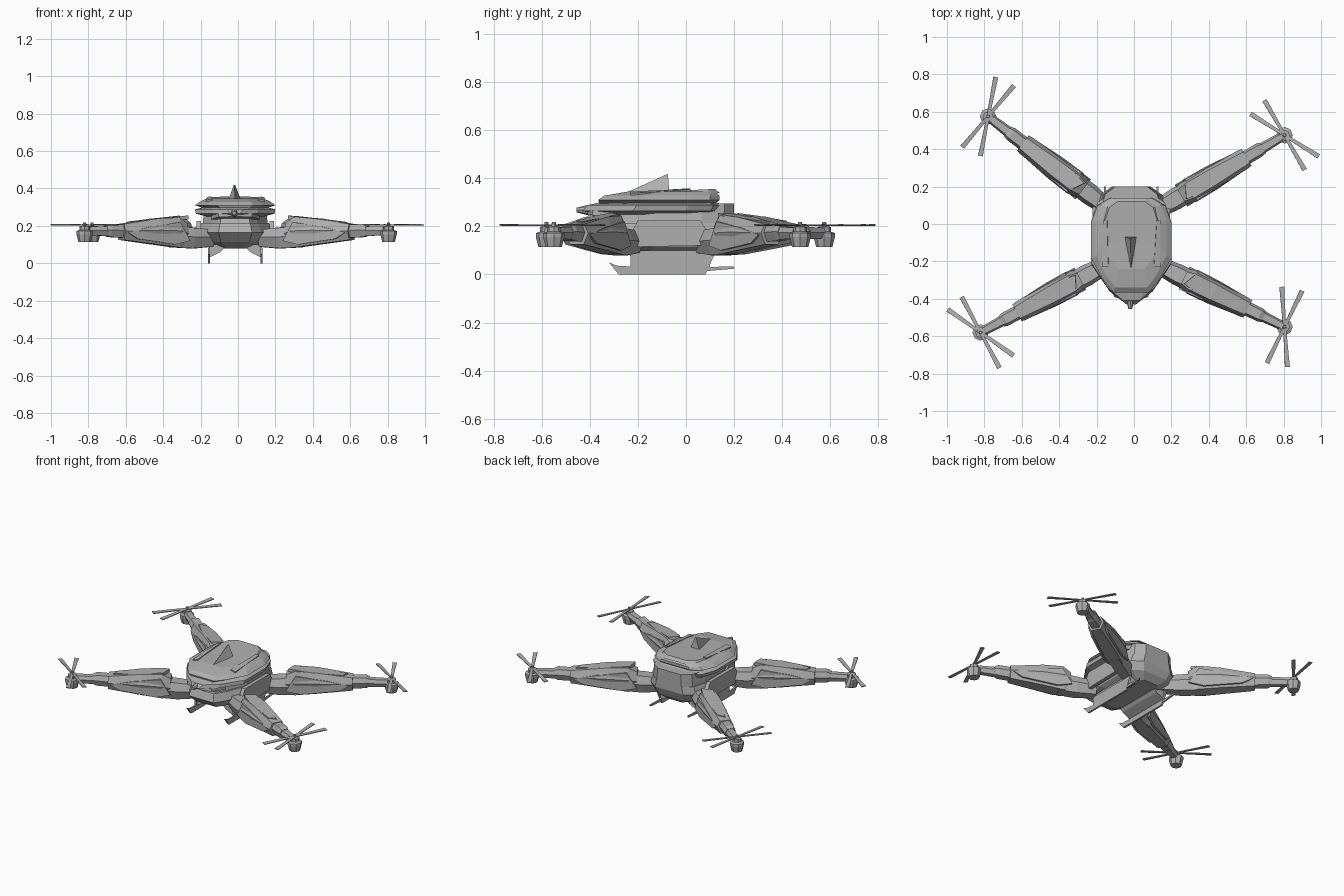
import bpy, bmesh, math
from mathutils import Matrix, Vector

cube = bpy.data.objects.get("Cube")
if cube:
    bpy.data.objects.remove(cube, do_unlink=True)

grey = bpy.data.materials.new("light grey")
grey.use_nodes = True
grey.diffuse_color = (0.43, 0.43, 0.43, 1)
grey.node_tree.nodes["Principled BSDF"].inputs["Base Color"].default_value = (0.43, 0.43, 0.43, 1)

CX = -0.015  # hull centre line


def loft(name, rings, matrix=Matrix()):
    """Skin a stack of equal-sized point rings and cap both ends."""
    bm = bmesh.new()
    rows = [[bm.verts.new(matrix @ Vector(p)) for p in ring] for ring in rings]
    n = len(rows[0])
    for low, high in zip(rows, rows[1:]):
        for i in range(n):
            j = (i + 1) % n
            bm.faces.new((low[i], low[j], high[j], high[i]))
    bm.faces.new(rows[0][::-1])
    bm.faces.new(rows[-1])
    bmesh.ops.recalc_face_normals(bm, faces=bm.faces)
    mesh = bpy.data.meshes.new(name)
    bm.to_mesh(mesh)
    bm.free()
    mesh.materials.append(grey)
    obj = bpy.data.objects.new(name, mesh)
    bpy.context.collection.objects.link(obj)
    return obj


def hull_ring(z, hx, front, back, nose=0.45, tilt=0):
    """Twelve-sided plan outline; nose is the front width, tilt raises the rear."""
    length = back - front
    half = [(nose, 0), (nose * 0.4 + 0.5, 0.12), (1, 0.36), (1, 0.74), (0.84, 0.92), (0.52, 1)]
    pts = [(a * hx, front + b * length) for a, b in half]
    pts += [(-x, y) for x, y in reversed(pts)]
    return [(CX + x, y, z + tilt * (y - front)) for x, y in pts]


def hull(name, rows):
    return loft(name, [hull_ring(*r) for r in rows])


def slab(name, outline, thickness, matrix=Matrix()):
    """Flat plate: outline in local xy, extruded evenly along local z."""
    h = thickness / 2
    return loft(name, [[(x, y, z) for x, y in outline] for z in (-h, h)], matrix)


def box_ring(s, hw, lo, hi):
    """Chamfered arm cross-section at distance s."""
    mid = lo + (hi - lo) * 0.55
    return [(s, -hw * 0.6, lo), (s, hw * 0.6, lo), (s, hw, mid),
            (s, hw * 0.65, hi), (s, -hw * 0.65, hi), (s, -hw, mid)]


def disc(r, z, n=8):
    return [(r * math.cos(i * math.tau / n), r * math.sin(i * math.tau / n), z) for i in range(n)]


# Stacked hull: belly, waist, collar plate, canopy and sloping roof
hull("belly_hull", [(0.078, 0.1, -0.23, 0.14), (0.115, 0.17, -0.32, 0.18),
                    (0.165, 0.2, -0.37, 0.2), (0.215, 0.18, -0.35, 0.2)])
hull("waist", [(0.2, 0.175, -0.33, 0.2), (0.295, 0.165, -0.3, 0.2)])
hull("collar_plate", [(0.25, 0.15, -0.36, 0.12, 0.2), (0.265, 0.21, -0.43, 0.15, 0.12),
                      (0.288, 0.215, -0.41, 0.16, 0.2), (0.302, 0.16, -0.35, 0.12)])
hull("canopy", [(0.295, 0.17, -0.36, 0.12), (0.31, 0.215, -0.365, 0.14),
                (0.328, 0.19, -0.34, 0.14), (0.345, 0.155, -0.24, 0.12)])
hull("canopy_roof", [(0.312, 0.155, -0.32, 0.14, 0.5, 0.06), (0.336, 0.14, -0.28, 0.12, 0.5, 0.05)])

# Dorsal fin, nose sensor and chin
upright = Matrix(((0, 0, 1, CX), (1, 0, 0, 0), (0, 1, 0, 0), (0, 0, 0, 1)))
loft("dorsal_fin", [[(CX - 0.035, -0.07, 0.34), (CX + 0.03, -0.07, 0.34), (CX, -0.26, 0.335)],
                    [(CX - 0.008, -0.075, 0.418), (CX, -0.075, 0.418), (CX - 0.004, -0.09, 0.412)]])
loft("nose_sensor", [disc(0.028, 0), disc(0.022, 0.06), disc(0.01, 0.11)],
     Matrix.Translation((CX - 0.005, -0.345, 0.268)) @ Matrix.Rotation(math.pi / 2, 4, 'X'))
slab("chin_plate", [(-0.13, 0), (0.13, 0), (0.09, -0.1), (0.02, -0.12), (-0.02, -0.12), (-0.09, -0.1)],
     0.02, Matrix.Translation((CX, -0.29, 0.245)) @ Matrix.Rotation(-0.12, 4, 'X'))

for side, label in ((1, "left"), (-1, "right")):
    # Canopy trim plate and side armour
    slab(label + "_canopy_trim", [(-0.018, -0.13), (0.018, -0.13), (0.014, 0.12), (-0.006, 0.12)], 0.014,
         Matrix.Translation((CX + side * 0.14, -0.1, 0.342)) @ Matrix.Rotation(side * 0.2, 4, 'Y')
         @ Matrix.Rotation(0.06, 4, 'X'))
    plate = upright.copy()
    plate.translation.x = CX + side * 0.195
    slab(label + "_side_armour", [(-0.24, 0.15), (-0.2, 0.115), (0.06, 0.12), (0.1, 0.16),
                                  (0.06, 0.225), (-0.2, 0.225)], 0.025, plate)
    # Landing skid: blade, inward brace and tail rod
    foot = upright.copy()
    foot.translation.x = CX + side * 0.14
    slab(label + "_skid_blade", [(-0.32, 0.05), (-0.28, 0.0), (0.08, 0.0), (0.12, 0.085),
                                 (-0.23, 0.085), (-0.23, 0.033), (-0.29, 0.037)], 0.012, foot)
    x = CX + side * 0.14
    loft(label + "_skid_brace", [[(x, y, 0.03), (x, y, 0.1), (x - side * 0.1, y, 0.1),
                                  (x - side * 0.06, y, 0.06)] for y in (-0.22, 0.1)])
    slab(label + "_skid_tail", [(0.06, 0.012), (0.2, 0.024), (0.2, 0.034), (0.06, 0.03)], 0.01, foot)

# Arms: name, root, hub, headings of the two blades in degrees
ARMS = (("front_left", (0.15, -0.23), (0.805, -0.55), 94, 64),
        ("front_right", (-0.17, -0.23), (-0.82, -0.58), 145, 118),
        ("rear_right", (-0.16, 0.1), (-0.78, 0.575), 79, 50),
        ("rear_left", (0.13, 0.08), (0.805, 0.475), 120, 148))

for name, root, hub, *headings in ARMS:
    run = Vector(hub) - Vector(root)
    frame = (Matrix.Translation((*root, 0)) @ Matrix.Rotation(math.atan2(run.y, run.x), 4, 'Z')
             @ Matrix.Diagonal((run.length, 1, 1, 1)))

    def limb(part, rows):
        loft(name + part, [box_ring(*r) for r in rows], frame)

    limb("_shoulder", [(-0.04, 0.045, 0.09, 0.18), (0.13, 0.058, 0.08, 0.19), (0.28, 0.055, 0.085, 0.2)])
    limb("_upper_arm", [(0.18, 0.052, 0.09, 0.215), (0.25, 0.07, 0.085, 0.245),
                        (0.42, 0.068, 0.1, 0.24), (0.7, 0.052, 0.125, 0.21)])
    limb("_elbow", [(0.66, 0.038, 0.135, 0.205), (0.8, 0.038, 0.14, 0.21), (0.83, 0.032, 0.15, 0.2)])
    limb("_wrist", [(0.8, 0.03, 0.145, 0.198), (0.97, 0.025, 0.15, 0.195)])
    # Angled armour panels along the arm
    slab(name + "_top_panel", [(0.2, -0.03), (0.33, -0.045), (0.62, -0.03), (0.66, 0.01),
                               (0.5, 0.03), (0.24, 0.035)], 0.02,
         frame @ Matrix.Translation((0, 0, 0.26)) @ Matrix.Rotation(0.075, 4, 'Y'))
    for s, part in ((1, "_left_panel"), (-1, "_right_panel")):
        slab(name + part, [(0.18, 0.12), (0.3, 0.1), (0.6, 0.13), (0.68, 0.165), (0.5, 0.195), (0.26, 0.22)],
             0.012, frame @ Matrix.Translation((0, s * 0.066, 0))
             @ Matrix.Rotation(-s * 0.025, 4, 'Z') @ Matrix.Rotation(math.pi / 2, 4, 'X'))

    # Motor pod and spindle
    at = Matrix.Translation((*hub, 0))
    loft(name + "_motor", [disc(0.034, 0.115), disc(0.044, 0.155), disc(0.044, 0.172),
                           disc(0.028, 0.178), disc(0.028, 0.198), disc(0.01, 0.2), disc(0.008, 0.218)], at)
    # Two thin full-length blades per rotor
    for i, heading in enumerate(headings):
        w = 0.013
        slab(name + "_blade_" + str(i + 1), [(-0.215, -w), (0, -w * 0.6), (0.215, -w),
                                             (0.215, w), (0, w * 0.6), (-0.215, w)], 0.005,
             at @ Matrix.Translation((0, 0, 0.205)) @ Matrix.Rotation(math.radians(heading), 4, 'Z')
             @ Matrix.Rotation(0.12, 4, 'X'))
